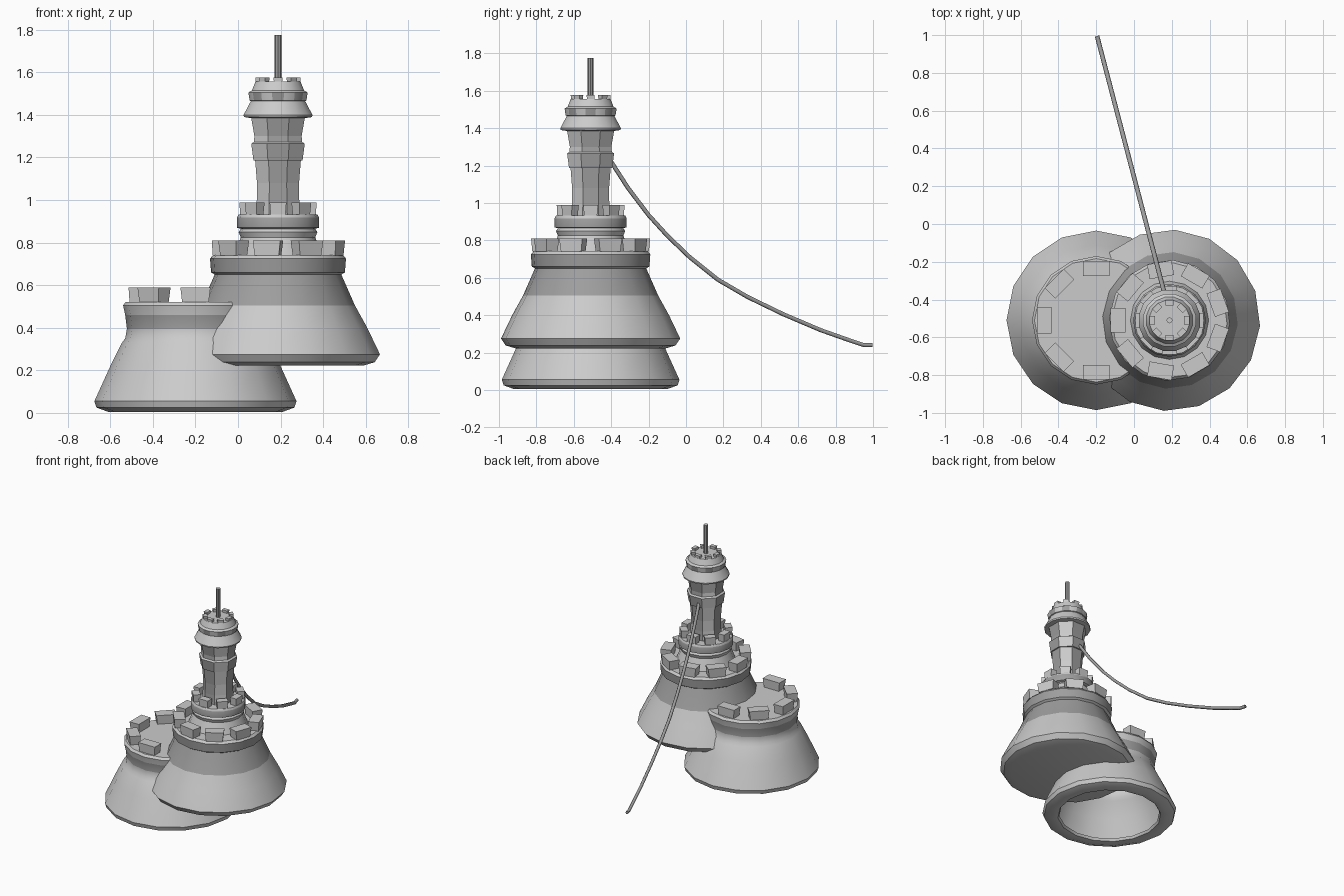
import bpy, bmesh
from math import sin, cos, radians, pi
from mathutils import Matrix, Vector

if "Cube" in bpy.data.objects:
    bpy.data.objects.remove(bpy.data.objects["Cube"])

DARK = bpy.data.materials.new("dark_stone")
DARK.diffuse_color = (0.34, 0.34, 0.34, 1)
DARK.use_nodes = True
DARK.node_tree.nodes["Principled BSDF"].inputs["Base Color"].default_value = DARK.diffuse_color
LIGHT = bpy.data.materials.new("light_stone")
LIGHT.diffuse_color = (0.8, 0.8, 0.8, 1)
LIGHT.use_nodes = True
LIGHT.node_tree.nodes["Principled BSDF"].inputs["Base Color"].default_value = LIGHT.diffuse_color

LX, RX, CY = -0.2, 0.188, -0.51


def finish(name, bm, smooth=True):
    bmesh.ops.recalc_face_normals(bm, faces=bm.faces)
    me = bpy.data.meshes.new(name)
    bm.to_mesh(me)
    bm.free()
    me.materials.append(LIGHT)
    me.materials.append(DARK)
    ob = bpy.data.objects.new(name, me)
    bpy.context.collection.objects.link(ob)
    if smooth:
        bpy.ops.object.select_all(action='DESELECT')
        bpy.context.view_layer.objects.active = ob
        ob.select_set(True)
        bpy.ops.object.shade_smooth_by_angle(angle=radians(32))
    return ob


def lathe(name, x, prof, sides, phase=0, dark=(), alternate=False, cap0=True, smooth=True):
    """Turn an (r, z) profile; segments listed in dark get the dark stone."""
    bm = bmesh.new()
    rings = [[bm.verts.new((x + r * cos(radians(phase) + 2 * pi * i / sides),
                            CY + r * sin(radians(phase) + 2 * pi * i / sides), z))
              for i in range(sides)] for r, z in prof]
    for k in range(len(rings) - 1):
        for i in range(sides):
            j = (i + 1) % sides
            f = bm.faces.new((rings[k][i], rings[k][j], rings[k + 1][j], rings[k + 1][i]))
            if k in dark and (not alternate or i % 2):
                f.material_index = 1
    bm.faces.new(rings[-1])
    if cap0:
        bm.faces.new(rings[0])
    return finish(name, bm, smooth)


def battlements(name, x, radius, angles, size, z):
    """Blocks around a parapet, each flaring slightly towards its top."""
    bm = bmesh.new()
    for a in angles:
        m = (Matrix.Translation((x, CY, z + size[2] / 2)) @ Matrix.Rotation(radians(a), 4, 'Z')
             @ Matrix.Translation((radius, 0, 0)))
        vs = bmesh.ops.create_cube(bm, size=1)['verts']
        for v in vs:
            k = 1.05 if v.co.z > 0 else 0.92
            v.co = m @ Vector((v.co.x * size[0] * k, v.co.y * size[1] * k, v.co.z * size[2]))
    return finish(name, bm, False)


# low tower, hollow underneath
lathe("low_tower", LX, [(0.355, 0.03), (0.365, 0.012), (0.41, 0.005), (0.465, 0.025), (0.475, 0.055),
                        (0.40, 0.22), (0.345, 0.33), (0.33, 0.35), (0.322, 0.395), (0.33, 0.46),
                        (0.34, 0.505), (0.327, 0.522)], 16, 0, dark=(8,), cap0=False)
battlements("low_battlements", LX, 0.275, range(90, 271, 45), (0.075, 0.135, 0.072), 0.518)

# main tower base and parapet
lathe("main_tower", RX, [(0.40, 0.222), (0.455, 0.238), (0.48, 0.275), (0.42, 0.40), (0.362, 0.505),
                         (0.298, 0.65), (0.315, 0.66), (0.32, 0.725), (0.305, 0.742)],
      16, -3.5, dark=(4, 6))
battlements("main_battlements", RX, 0.272, range(20, 380, 40), (0.075, 0.125, 0.07), 0.74)

# second tier
lathe("upper_tier", RX, [(0.21, 0.735), (0.185, 0.80), (0.175, 0.825), (0.185, 0.85), (0.175, 0.865),
                         (0.193, 0.87), (0.193, 0.918), (0.185, 0.932)], 16, 0, dark=(5,))
battlements("upper_battlements", RX, 0.155, range(0, 360, 45), (0.05, 0.075, 0.058), 0.93)

# eight-sided turret shaft with collar
lathe("turret_shaft", RX, [(0.115, 0.92), (0.108, 1.0), (0.107, 1.08), (0.116, 1.185), (0.123, 1.27),
                           (0.12, 1.30), (0.138, 1.395)], 8, 22.5,
      dark=range(6), alternate=True, smooth=False)
lathe("turret_collar", RX, [(0.11, 1.185), (0.125, 1.187), (0.136, 1.265), (0.12, 1.275)], 8, 22.5,
      dark=(1,), alternate=True, smooth=False)

# turret cap
lathe("turret_cap", RX, [(0.13, 1.385), (0.163, 1.39), (0.165, 1.40), (0.13, 1.465), (0.136, 1.468),
                         (0.142, 1.505), (0.125, 1.515), (0.108, 1.557)], 16, 11.25,
      dark=(4,), alternate=True)
battlements("cap_battlements", RX, 0.092, range(0, 360, 45), (0.028, 0.042, 0.022), 1.555)

# flag pole
lathe("pole", RX, [(0.016, 1.54), (0.016, 1.775)], 8, 0, dark=(0,))

# sagging rope from the collar to the ground side
cu = bpy.data.curves.new("rope", 'CURVE')
cu.dimensions = '3D'
cu.bevel_depth = 0.012
cu.bevel_resolution = 1
cu.use_fill_caps = True
path = [(-0.4, 1.22), (-0.31, 1.08), (-0.2, 0.935), (-0.1, 0.825), (0.02, 0.71), (0.17, 0.59),
        (0.33, 0.497), (0.52, 0.405), (0.72, 0.32), (0.87, 0.267), (0.95, 0.24), (0.995, 0.24)]
sp = cu.splines.new('POLY')
sp.points.add(len(path) - 1)
for p, (y, z) in zip(sp.points, path):
    p.co = (0.17 - 0.262 * (y + 0.4), y, z, 1)
cu.materials.append(DARK)
rope = bpy.data.objects.new("rope", cu)
bpy.context.collection.objects.link(rope)
